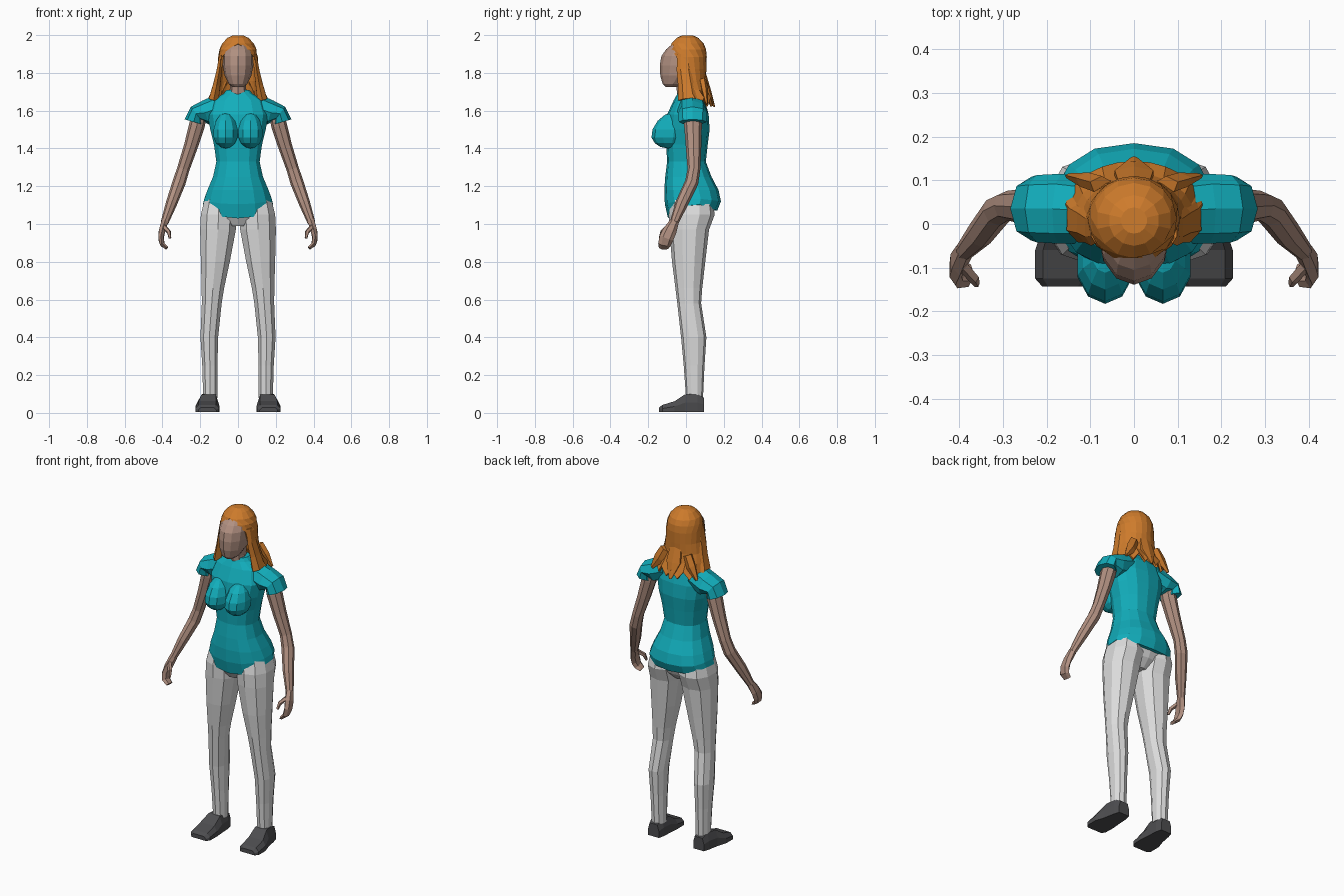
import bpy, bmesh, math
from mathutils import Vector


def material(name, r, g, b):
    m = bpy.data.materials.new(name)
    m.diffuse_color = (r, g, b, 1)
    return m


TEAL = material("teal_cloth", 0.006, 0.42, 0.50)
WHITE = material("white_cloth", 0.72, 0.72, 0.72)
SKIN = material("skin", 0.44, 0.28, 0.22)
ORANGE = material("orange_hair", 0.62, 0.20, 0.025)
GREY = material("dark_grey", 0.075, 0.075, 0.08)


def finish(name, bm, mat, mirror=False):
    bmesh.ops.recalc_face_normals(bm, faces=bm.faces)
    me = bpy.data.meshes.new(name)
    bm.to_mesh(me)
    bm.free()
    me.materials.append(mat)
    ob = bpy.data.objects.new(name, me)
    bpy.context.collection.objects.link(ob)
    if mirror:
        mod = ob.modifiers.new("mirror", 'MIRROR')
        mod.use_mirror_merge = False
    return ob


def loft(name, rings, mat, mirror=False):
    """Skin a list of closed rings and cap both ends."""
    bm = bmesh.new()
    rows = [[bm.verts.new(p) for p in ring] for ring in rings]
    n = len(rows[0])
    for a, b in zip(rows, rows[1:]):
        for i in range(n):
            j = (i + 1) % n
            bm.faces.new((a[i], a[j], b[j], b[i]))
    bm.faces.new(rows[0])
    bm.faces.new(rows[-1])
    return finish(name, bm, mat, mirror)


def spow(v, e):
    return math.copysign(abs(v) ** e, v)


def body_ring(z, rx, yf, yb, cx=0, drop_f=0, drop_b=0, n=14, e=0.85):
    """Horizontal rounded ring between y = yf and y = yb, optionally dipping."""
    pts = []
    for i in range(n):
        a = 2 * math.pi * i / n
        c, s = math.cos(a), math.sin(a)       # c = 1 faces the front
        y = (yf + yb) / 2 - (yb - yf) / 2 * spow(c, e)
        dip = (drop_f if c > 0 else drop_b) * abs(c) ** 1.2
        pts.append(Vector((cx + rx * spow(s, e), y, z - dip)))
    return pts


def tube(name, path, mat, n=8):
    """Mirrored limb along (x, y, z, radius in y, radius across)."""
    pts = [Vector(p[:3]) for p in path]
    rings = []
    for i, p in enumerate(path):
        t = (pts[min(i + 1, len(pts) - 1)] - pts[max(i - 1, 0)]).normalized()
        v = Vector((0, 1, 0))
        v = (v - t * v.dot(t)).normalized()
        u = t.cross(v)
        rings.append([pts[i] + v * p[3] * math.cos(k * 2 * math.pi / n)
                      + u * p[4] * math.sin(k * 2 * math.pi / n) for k in range(n)])
    return loft(name, rings, mat, True)


# Shirt body with a hem dipping at front and back
loft("shirt", [body_ring(*r) for r in (
    (1.71, .062, -.035, .055), (1.69, .078, -.045, .07), (1.655, .14, -.065, .10),
    (1.58, .165, -.10, .12), (1.50, .15, -.11, .125), (1.42, .13, -.105, .115),
    (1.33, .117, -.10, .105), (1.25, .135, -.11, .135), (1.18, .165, -.115, .172),
    (1.135, .183, -.112, .185, 0, .03, .015), (1.11, .19, -.095, .165, 0, .08, .04))], TEAL)

# Bust: low-poly ball with its upper side drawn up into the chest
bm = bmesh.new()
bmesh.ops.create_uvsphere(bm, u_segments=10, v_segments=7, radius=1)
for v in bm.verts:
    x, y, z = v.co
    v.co = (.066 + x * .068, -.095 + y * .09 + max(z, 0) * .025,
            1.475 + z * (.115 if z > 0 else .075))
finish("bust", bm, TEAL, True)

# Sleeves
tube("sleeve", [(.09, .03, 1.62, .075, .07), (.17, .035, 1.59, .08, .066),
                (.222, .035, 1.585, .077, .045), (.235, .035, 1.54, .073, .05)], TEAL)

# Arms, hands and thumbs
tube("arm", [(.20, .037, 1.60, .045, .04), (.218, .037, 1.52, .047, .042),
             (.25, .04, 1.41, .041, .037), (.29, .042, 1.29, .034, .033),
             (.312, .03, 1.22, .036, .035), (.352, -.022, 1.11, .034, .03),
             (.388, -.062, 1.01, .023, .021)], SKIN)
tube("hand", [(.387, -.06, 1.015, .024, .021), (.402, -.085, .965, .036, .019),
              (.408, -.104, .925, .038, .016), (.400, -.114, .892, .034, .014),
              (.376, -.118, .872, .026, .010)], SKIN, 6)
tube("thumb", [(.392, -.095, .985, .014, .014), (.366, -.125, .958, .013, .012),
               (.360, -.138, .925, .008, .007)], SKIN, 5)

# Trousers
loft("hips", [body_ring(*r) for r in (
    (1.13, .165, -.085, .14), (1.07, .165, -.09, .14), (1.035, .13, -.086, .125),
    (.99, .05, -.06, .08))], WHITE)
loft("trouser_leg", [body_ring(z, rx, f, b, cx, n=10, e=.9) for z, cx, rx, f, b in (
    (1.13, .10, .08, -.075, .14), (1.05, .103, .098, -.092, .152),
    (.97, .106, .099, -.088, .122), (.80, .120, .080, -.074, .102),
    (.66, .133, .062, -.056, .086), (.58, .139, .055, -.046, .080),
    (.40, .152, .049, -.026, .108), (.25, .149, .042, -.012, .098),
    (.08, .147, .039, 0, .090))], WHITE, True)

# Shoes: six-sided sections from toe to heel
shoe = []
for y, x0, x1, h in ((-.143, .115, .21, .028), (-.125, .10, .226, .042),
                     (-.06, .098, .226, .062), (-.005, .103, .208, .098),
                     (.06, .106, .196, .10), (.095, .115, .186, .08)):
    q = (x1 - x0) * .14
    shoe.append([(x0, y, .004), (x1, y, .004), (x1, y, h * .55),
                 (x1 - q, y, h), (x0 + q, y, h), (x0, y, h * .55)])
loft("shoe", shoe, GREY, True)

# Neck and head
loft("neck", [body_ring(*r, n=8) for r in (
    (1.66, .05, -.045, .05), (1.72, .043, -.05, .045), (1.79, .045, -.06, .045))], SKIN)
loft("head", [body_ring(*r, n=12, e=1) for r in (
    (1.725, .028, -.108, -.05), (1.742, .050, -.124, -.01), (1.785, .071, -.136, .05),
    (1.84, .081, -.139, .08), (1.89, .081, -.130, .09), (1.925, .073, -.105, .085),
    (1.955, .05, -.07, .06))], SKIN)

# Hair shell: rows of (z, half width, half depth, centre y, face opening in degrees)
COLS = 14
bm = bmesh.new()
rows = []
for z, rx, ry, cy, opening in (
        (1.998, .03, .03, .008, 0), (1.985, .058, .058, .008, 0),
        (1.955, .086, .086, .008, 0), (1.925, .098, .098, .008, 28),
        (1.885, .105, .102, .008, 55), (1.82, .109, .098, .010, 62),
        (1.76, .120, .090, .015, 68), (1.71, .136, .096, .020, 76),
        (1.645, .158, .112, .032, 84)):
    row = []
    for i in range(COLS + 1):
        a = math.radians(opening + (360 - 2 * opening) * i / COLS)
        jag = (.025 if i % 2 else -.02) if z < 1.65 else 0
        row.append(bm.verts.new((rx * math.sin(a), cy - ry * math.cos(a), z + jag)))
    rows.append(row)
for a, b in zip(rows, rows[1:]):
    for i in range(COLS):
        bm.faces.new((a[i], a[i + 1], b[i + 1], b[i]))
bm.faces.new(rows[0][:-1])
bmesh.ops.remove_doubles(bm, verts=bm.verts, dist=.0005)
hair = finish("hair", bm, ORANGE)
thick = hair.modifiers.new("thickness", 'SOLIDIFY')
thick.thickness = .012
thick.offset = -1

# Long side locks and spiky tips behind
tube("side_lock", [(.088, -.01, 1.90, .035, .012), (.098, -.008, 1.82, .042, .016),
                   (.112, .003, 1.74, .046, .022), (.128, .012, 1.66, .054, .030)],
     ORANGE, 6)
tube("back_tip", [(.075, .09, 1.76, .02, .03), (.105, .10, 1.70, .018, .035),
                  (.15, .11, 1.635, .006, .010)], ORANGE, 5)
loft("centre_tip", [body_ring(*r, n=6) for r in (
    (1.80, .04, .07, .105), (1.71, .05, .09, .132), (1.62, .008, .145, .155))], ORANGE)
